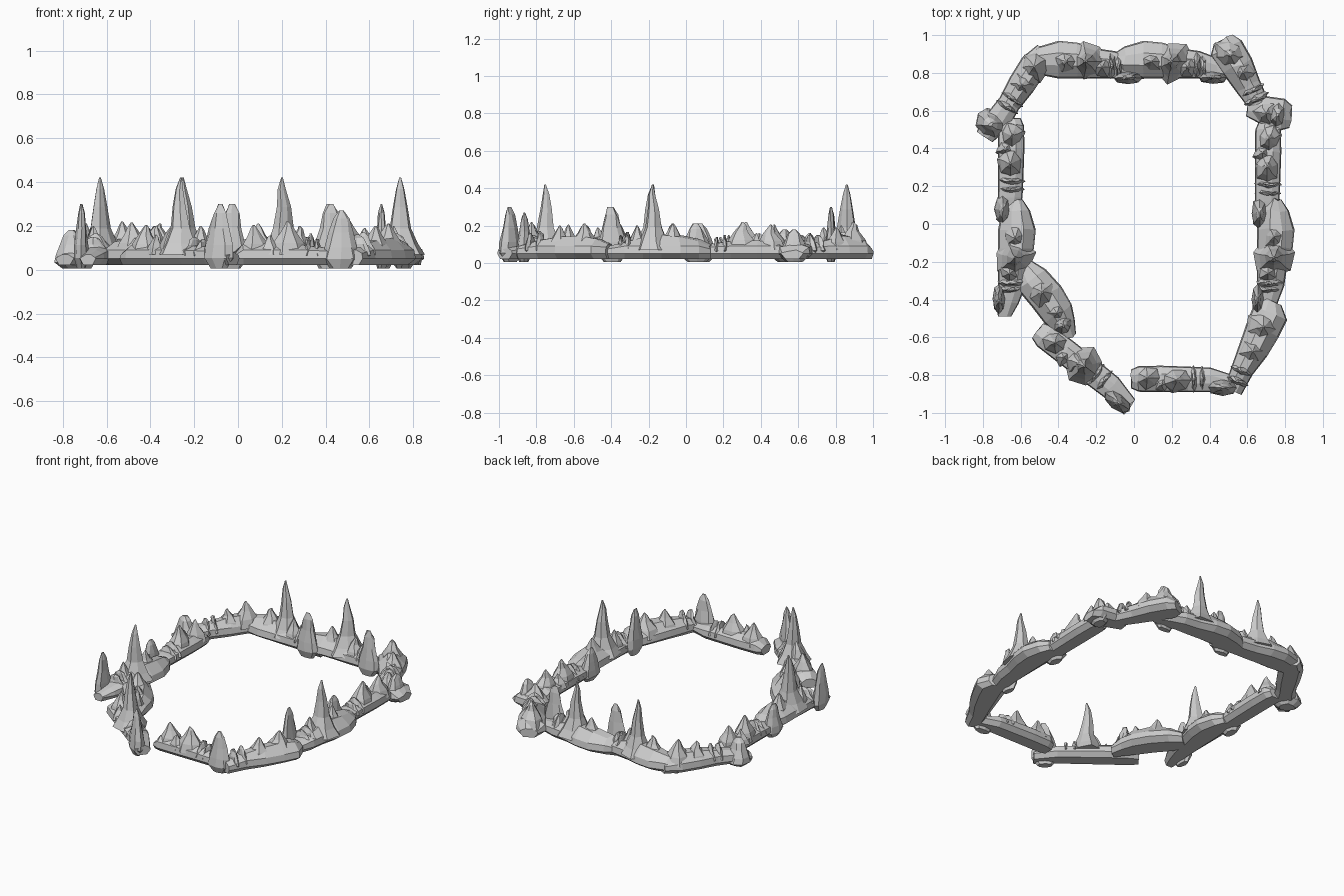
import bpy, bmesh, math, random
from mathutils import Matrix

random.seed(4)
jit = lambda a: random.uniform(-a, a)
TALL = [(0, 1), (.14, .72), (.34, .44), (.62, .30), (.85, .17), (1, .04)]
MOUND = [(0, 1), (.35, .78), (.65, .42), (.88, .2), (1, .05)]


def finish(bm, name, loc, rot):
    bmesh.ops.recalc_face_normals(bm, faces=bm.faces[:])
    me = bpy.data.meshes.new(name)
    bm.to_mesh(me)
    bm.free()
    ob = bpy.data.objects.new(name, me)
    bpy.context.collection.objects.link(ob)
    ob.matrix_world = Matrix.Translation((loc[0], loc[1], 0)) @ Matrix.Rotation(math.radians(rot), 4, 'Z')
    return ob


def skin(bm, rings):
    vs = [[bm.verts.new(p) for p in r] for r in rings]
    n = len(vs[0])
    for a, b in zip(vs, vs[1:]):
        for i in range(n):
            bm.faces.new((a[i], a[(i + 1) % n], b[(i + 1) % n], b[i]))
    bm.faces.new(vs[0])
    bm.faces.new(vs[-1])


# rocky bar: stations of (along, low side, high side, top)
def bar(bm, stations, z0=0.022):
    rings = []
    for x, lo, hi, top in stations:
        w = hi - lo
        j = jit(0.008)
        shoulder = min(.09, top - .015)
        rings.append([(x, lo + .2 * w, z0), (x, hi - .2 * w, z0), (x, hi, .05), (x, hi - .04 * w, shoulder),
                      (x + j, hi - .32 * w, top), (x - j, lo + .35 * w, top + j),
                      (x, lo + .04 * w, shoulder), (x, lo, .05)])
    skin(bm, rings)


# flared pointed rock; long ones use the TALL profile, short ones the MOUND
def spike(bm, x, y, h, r, n=7, sx=1.0, sy=1.0):
    base = .07
    prof = TALL if h > .3 else MOUND
    rings = []
    js = [1 + jit(.15) for _ in range(n)]
    for t, k in prof:
        dx = jit(.006)
        rings.append([(x + dx + sx * r * k * js[i] * math.cos(i * math.tau / n),
                       y + sy * r * k * js[i] * math.sin(i * math.tau / n),
                       base + t * (h - base)) for i in range(n)])
    skin(bm, rings)


# upright slab with a ragged pointed top
def fin(bm, x, y, h, lx, ly, base=.006, n=8):
    prof = [(0, .6), (.16, 1.05), (.36, .95), (.62, .68), (.86, .45), (1, .1)]
    rings = []
    for t, k in prof:
        kx = k if t < .9 else .18
        rings.append([(x + lx * kx * math.cos(i * math.tau / n) + jit(.006) + lx * .1 * t,
                       y + ly * k * math.sin(i * math.tau / n) + jit(.003),
                       base + t * (h - base)) for i in range(n)])
    skin(bm, rings)


# large segment, origin under its tall spike
def large_segment(name, loc, rot):
    bm = bmesh.new()
    bar(bm, [(-.31, -.02, .04, .09), (-.25, -.07, .08, .12), (-.15, -.09, .11, .14), (-.05, -.09, .10, .15),
             (.05, -.09, .07, .14), (.15, -.09, .055, .11), (.24, -.10, .02, .09), (.31, -.09, -.02, .07)])
    spike(bm, 0, 0, .42, .11)
    spike(bm, -.11, .0, .21, .085, 7, 1.0, .8)
    spike(bm, .08, -.03, .20, .06, 6)
    fin(bm, .13, -.02, .165, .024, .07, .06)
    fin(bm, .165, -.03, .15, .02, .065, .06)
    fin(bm, .215, -.085, .30, .075, .032)
    finish(bm, name, loc, rot)


# small segment, origin at its start
def small_segment(name, loc, rot, fin_h, length=1.0, tall=None):
    bm = bmesh.new()
    L = length
    bar(bm, [(0, -.05, .05, .08), (.04 * L, -.068, .068, .11), (.16 * L, -.07, .07, .12), (.3 * L, -.07, .065, .115),
             (.42 * L, -.07, .06, .10), (.54 * L, -.08, .02, .08)])
    spike(bm, .09 * L, .005, .205, .075, 7, 1, .85)
    spike(bm, .24 * L, -.005, .22, .095, 7, 1, .75)
    spike(bm, .165 * L, -.03, .16, .05, 5)
    fin(bm, .33 * L, 0, .15, .02, .07, .05)
    fin(bm, .375 * L, 0, .14, .02, .068, .05)
    fin(bm, .48 * L, -.045, fin_h, .08, .042)
    if tall:
        spike(bm, tall, 0, .42, .1)
    finish(bm, name, loc, rot)


large_segment("back_left_segment", (-.25, .86), 0)
large_segment("back_right_segment", (.2, .86), 0)
large_segment("right_segment", (.74, -.18), -90)
large_segment("left_segment", (-.63, -.18), -90)
small_segment("right_small_segment", (.71, .54), -90, .21)
small_segment("left_small_segment", (-.65, .56), -90, .21)
small_segment("front_right_segment", (-.015, -.82), 0, .27)
small_segment("front_left_segment", (-.51, -.565), -37, .30, 1.17, tall=.31)


# corner rocks: lofted along a diagonal, with bumps
def corner(name, loc, rot, stations, spikes, fins=()):
    bm = bmesh.new()
    bar(bm, stations)
    for s in spikes:
        spike(bm, *s)
    for f in fins:
        fin(bm, *f)
    finish(bm, name, loc, rot)


corner("front_left_corner", (-.57, -.24), -55,
       [(-.02, -.06, .05, .09), (.06, -.10, .085, .13), (.18, -.09, .10, .15), (.29, -.085, .09, .14), (.36, -.07, .06, .11), (.43, -.06, .02, .08)],
       [(.15, .0, .215, .09, 7), (.28, .0, .19, .07, 6)], [(.35, -.01, .2, .045, .05, .05)])
corner("front_right_corner", (.735, -.41), -114,
       [(0, -.06, .05, .10), (.06, -.085, .11, .13), (.16, -.08, .105, .145), (.28, -.07, .09, .14), (.4, -.06, .06, .12), (.52, -.05, .05, .09)],
       [(.14, .01, .21, .09, 7), (.29, .01, .20, .075, 6)], [(.4, 0, .17, .022, .06, .05), (.46, 0, .16, .022, .06, .05)])
corner("back_left_corner", (-.47, .92), -124,
       [(0, -.05, .05, .09), (.1, -.08, .07, .14), (.22, -.075, .07, .14), (.34, -.06, .06, .12), (.46, -.07, .07, .10), (.56, -.06, .04, .07)],
       [(.1, .0, .22, .09, 7), (.22, .0, .19, .07, 6)],
       [(.31, 0, .16, .022, .065, .05), (.36, 0, .15, .022, .065, .05), (.48, -.02, .18, .07, .085)])
corner("back_right_corner", (.485, .985), -63,
       [(0, -.07, .04, .08), (.05, -.115, .07, .13), (.16, -.10, .075, .145), (.28, -.08, .06, .12), (.44, -.05, .05, .09)],
       [(.09, -.02, .22, .09, 7), (.2, .0, .19, .07, 6)], [(.31, 0, .15, .022, .07, .05), (.36, 0, .15, .022, .07, .05)])
corner("back_right_end", (.6, .62), -8,
       [(0, -.05, .04, .08), (.08, -.08, .07, .11), (.19, -.10, .07, .10), (.235, -.08, .04, .07)],
       [(.1, -.02, .17, .07, 6)], [(.16, -.02, .18, .05, .075)])
